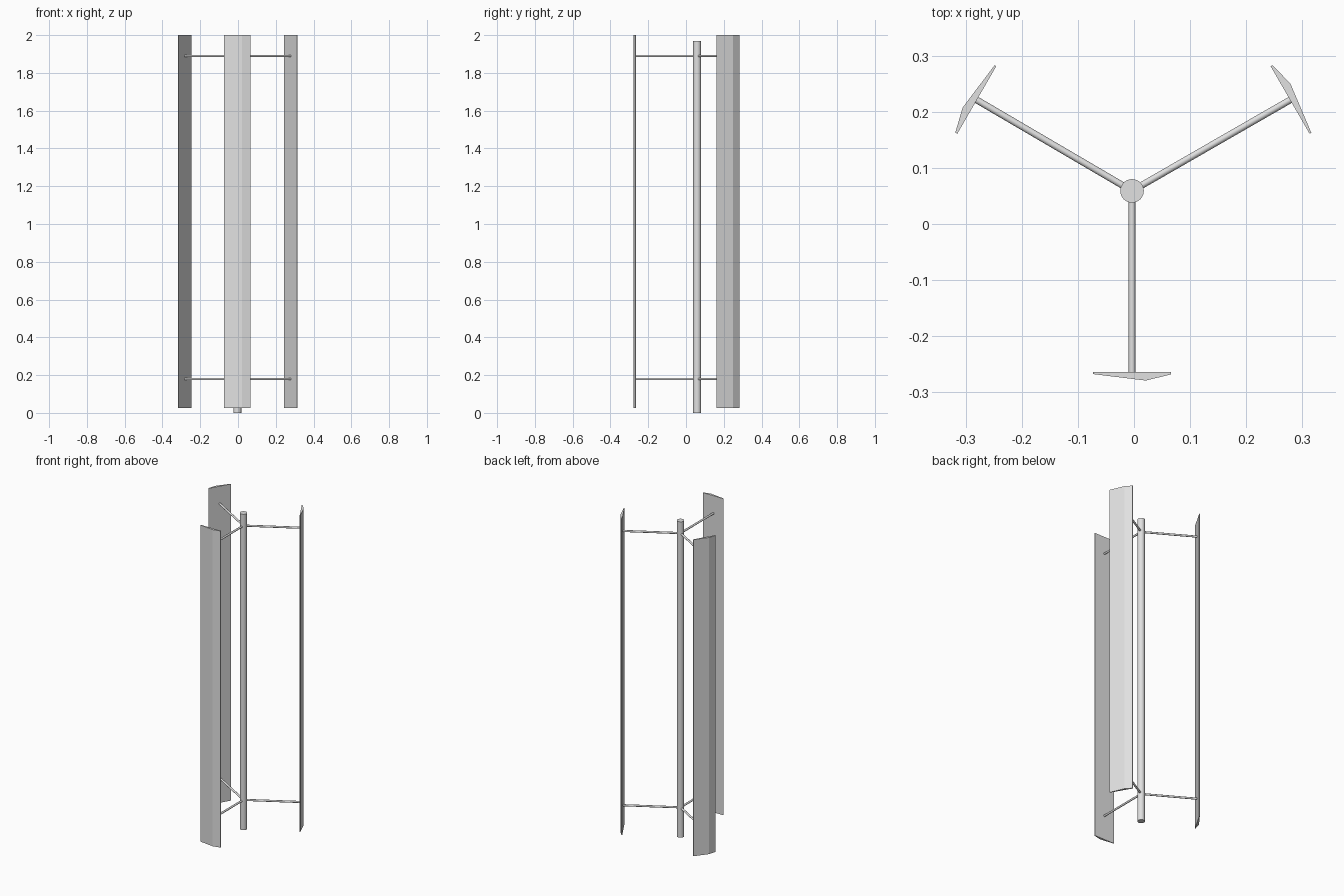
import bpy, bmesh, math
from mathutils import Matrix, Vector

if "Cube" in bpy.data.objects:
    bpy.data.objects.remove(bpy.data.objects["Cube"])

grey = bpy.data.materials.new("light_grey")
grey.diffuse_color = (0.75, 0.75, 0.75, 1)
grey.use_nodes = True
grey.node_tree.nodes["Principled BSDF"].inputs["Base Color"].default_value = grey.diffuse_color

HUB = Vector((-0.0035, 0.059, 0))
BLADE_R = 0.323                      # hub to inner face of a blade


def finish(name, bm, smooth=False):
    bmesh.ops.recalc_face_normals(bm, faces=bm.faces)
    mesh = bpy.data.meshes.new(name)
    bm.to_mesh(mesh)
    bm.free()
    mesh.materials.append(grey)
    obj = bpy.data.objects.new(name, mesh)
    bpy.context.collection.objects.link(obj)
    if smooth:
        bpy.ops.object.select_all(action='DESELECT')
        obj.select_set(True)
        bpy.context.view_layer.objects.active = obj
        bpy.ops.object.shade_smooth_by_angle(angle=math.radians(40))
    return obj


def rod(name, start, end, radius, sides):
    axis = end - start
    bm = bmesh.new()
    bmesh.ops.create_cone(
        bm, cap_ends=True, segments=sides, radius1=radius, radius2=radius,
        depth=axis.length,
        matrix=Matrix.Translation((start + end) / 2)
        @ axis.to_track_quat('Z', 'Y').to_matrix().to_4x4())
    return finish(name, bm, True)


def blade(name, pivot, angle):
    # flat inner face, outer side bulging to a ridge
    profile = [(-0.0695, -0.323), (0.0695, -0.323), (0.0695, -0.327),
               (0.0245, -0.338), (-0.0695, -0.3265)]
    bm = bmesh.new()
    face = bm.faces.new([bm.verts.new((x, y, 0.025)) for x, y in profile])
    top = bmesh.ops.extrude_face_region(bm, geom=[face])["geom"]
    bmesh.ops.translate(bm, vec=(0, 0, 1.975),
                        verts=[v for v in top if isinstance(v, bmesh.types.BMVert)])
    bm.transform(Matrix.Translation(pivot) @ Matrix.Rotation(angle, 4, 'Z'))
    return finish(name, bm)


# central shaft
rod("shaft", HUB, HUB + Vector((0, 0, 1.97)), 0.021, 32)

# three blades, each carried by a lower and an upper arm
offsets = {"front": 0.0, "right": 0.002, "left": 0.003}
for i, (side, dx) in enumerate(offsets.items()):
    angle = math.radians(120 * i)
    pivot = HUB + Vector((dx, 0.0005 if i else 0, 0))
    blade(side + "_blade", pivot, angle)
    out = Matrix.Rotation(angle, 3, 'Z') @ Vector((0, -BLADE_R - 0.001, 0))
    for level, z in (("lower", 0.179), ("upper", 1.89)):
        up = Vector((0, 0, z))
        rod(f"{side}_{level}_arm", HUB + up, pivot + out + up, 0.006, 16)
